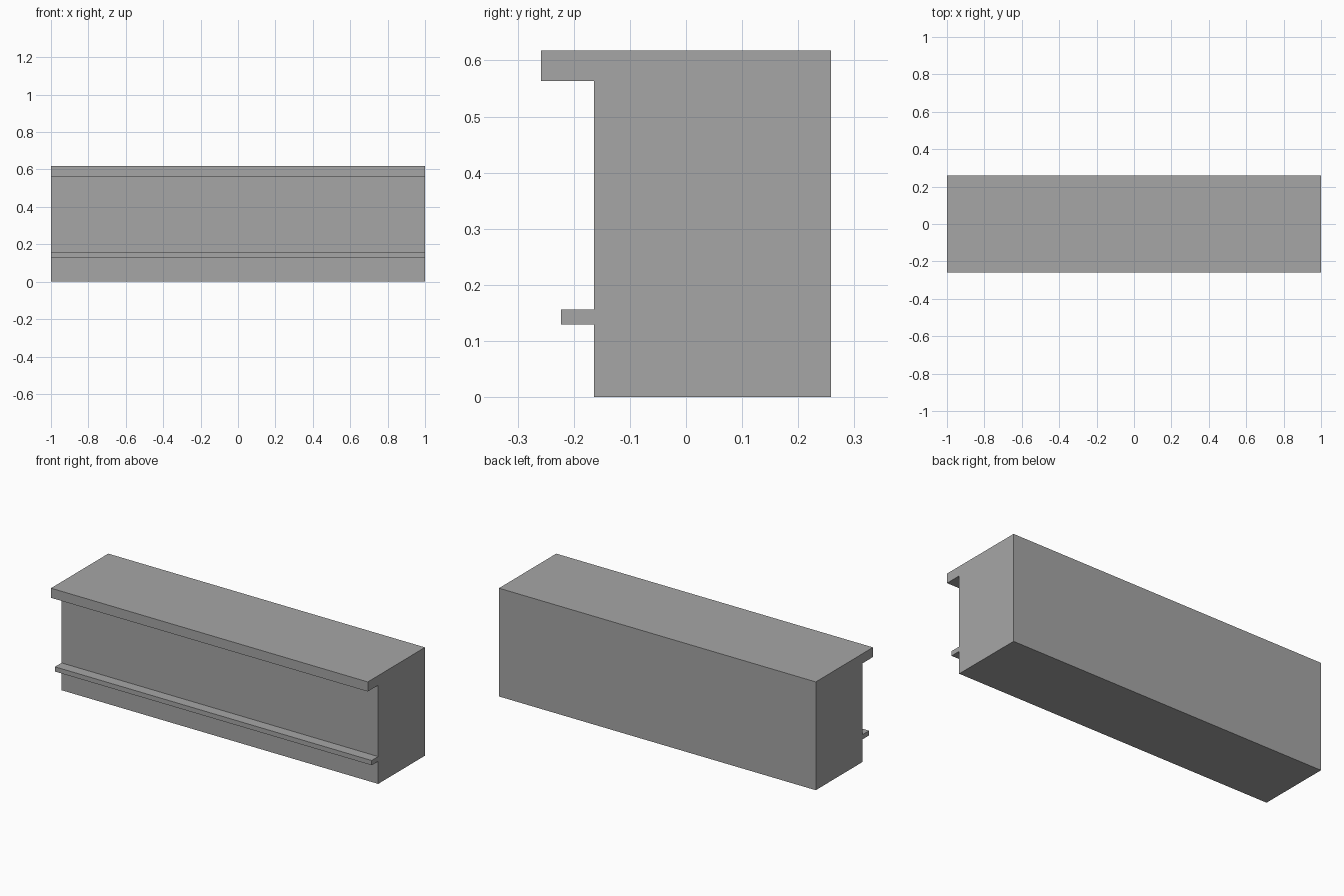
import bpy
import bmesh

cube = bpy.data.objects.get("Cube")
if cube:
    bpy.data.objects.remove(cube, do_unlink=True)

# Plain grey finish for the whole piece
grey = bpy.data.materials.new("plain_grey")
grey.use_nodes = True
colour = (0.38, 0.38, 0.38, 1)
grey.diffuse_color = colour
grey.node_tree.nodes["Principled BSDF"].inputs["Base Color"].default_value = colour

# Side profile (y, z): body with a top overhang and a thin front ledge
BACK, FRONT, LEDGE, LIP = 0.258, -0.164, -0.223, -0.258
TOP = 0.618
profile = [
    (BACK, 0), (BACK, TOP), (LIP, TOP), (LIP, 0.563), (FRONT, 0.563),
    (FRONT, 0.156), (LEDGE, 0.156), (LEDGE, 0.129), (FRONT, 0.129), (FRONT, 0),
]


def extrude_profile(name, points, half_length, material):
    """Sweep a side profile along x into a closed solid."""
    bm = bmesh.new()
    end = bm.faces.new([bm.verts.new((-half_length, y, z)) for y, z in points])
    swept = bmesh.ops.extrude_face_region(bm, geom=[end], use_keep_orig=True)
    verts = [v for v in swept["geom"] if isinstance(v, bmesh.types.BMVert)]
    bmesh.ops.translate(bm, verts=verts, vec=(2 * half_length, 0, 0))
    bmesh.ops.recalc_face_normals(bm, faces=bm.faces)
    mesh = bpy.data.meshes.new(name)
    bm.to_mesh(mesh)
    bm.free()
    mesh.materials.append(material)
    obj = bpy.data.objects.new(name, mesh)
    bpy.context.collection.objects.link(obj)
    return obj


# Counter block with its overhang and ledge
extrude_profile("counter_body", profile, 1.0, grey)
